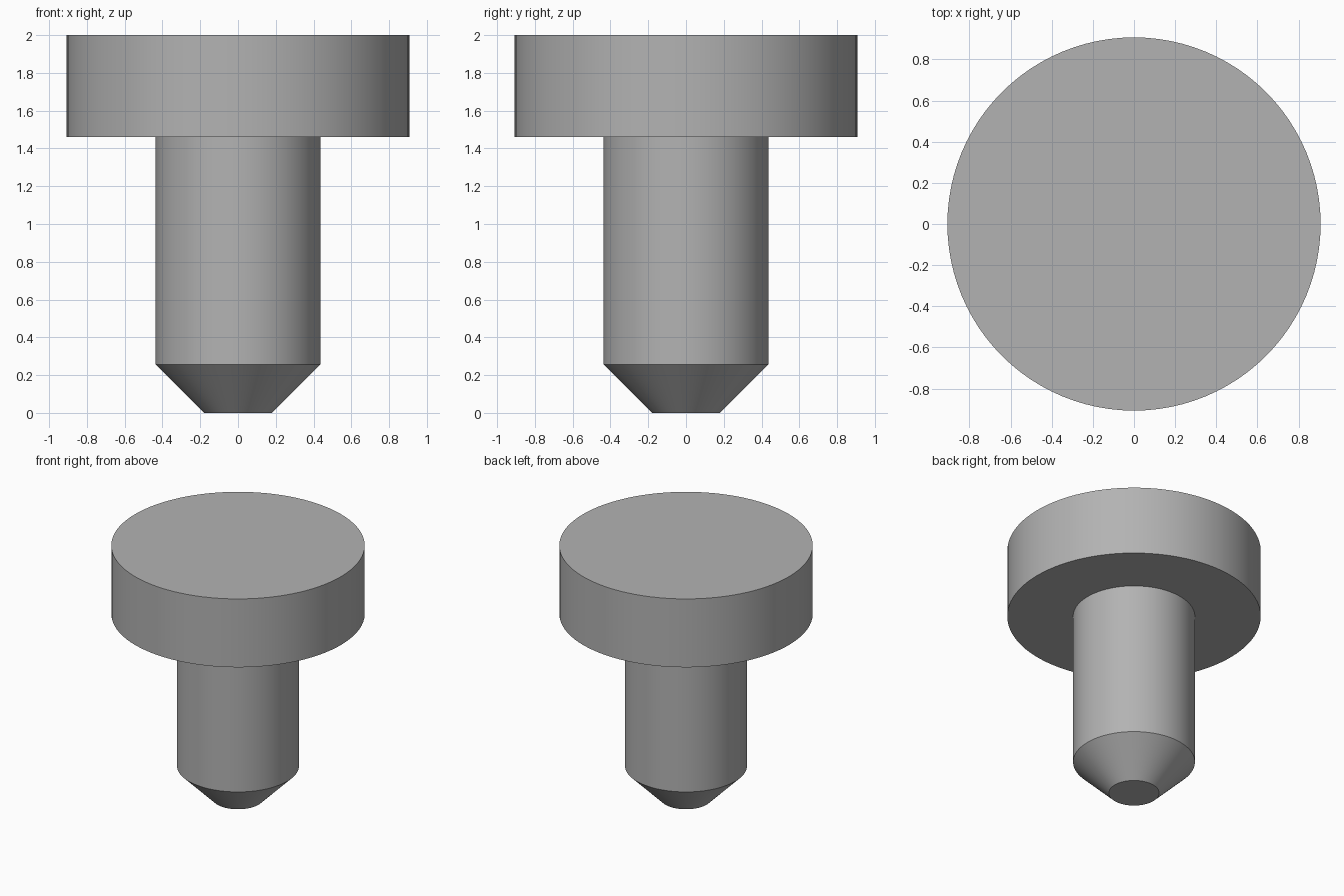
import bpy
import bmesh
import math

SEGMENTS = 96

cube = bpy.data.objects.get("Cube")
if cube:
    bpy.data.objects.remove(cube, do_unlink=True)


def make_material(name, color):
    mat = bpy.data.materials.new(name)
    mat.use_nodes = True
    mat.diffuse_color = color
    mat.node_tree.nodes["Principled BSDF"].inputs["Base Color"].default_value = color
    return mat


def lathe(name, profile, mat):
    """Turn a (radius, height) profile, listed bottom to top, into a closed solid."""
    bm = bmesh.new()
    rings = []
    for radius, z in profile:
        angles = [2 * math.pi * i / SEGMENTS for i in range(SEGMENTS)]
        rings.append([bm.verts.new((radius * math.cos(a), radius * math.sin(a), z))
                      for a in angles])
    for low, high in zip(rings, rings[1:]):
        for i in range(SEGMENTS):
            j = (i + 1) % SEGMENTS
            bm.faces.new((low[i], low[j], high[j], high[i]))
    bm.faces.new(rings[0][::-1])
    bm.faces.new(rings[-1])
    bmesh.ops.recalc_face_normals(bm, faces=bm.faces)
    mesh = bpy.data.meshes.new(name)
    bm.to_mesh(mesh)
    bm.free()
    mesh.materials.append(mat)
    obj = bpy.data.objects.new(name, mesh)
    bpy.context.collection.objects.link(obj)
    bpy.ops.object.select_all(action="DESELECT")
    obj.select_set(True)
    bpy.context.view_layer.objects.active = obj
    bpy.ops.object.shade_smooth_by_angle(angle=math.radians(30))
    return obj


grey = make_material("plain grey", (0.45, 0.45, 0.45, 1))

# Headed pin: chamfered tip, straight shank, wide flat head
lathe("headed_pin", [
    (0.18, 0.0),     # flat tip
    (0.436, 0.256),  # top of chamfer
    (0.436, 1.46),   # top of shank
    (0.907, 1.46),   # underside of head
    (0.907, 2.0),    # top of head
], grey)
